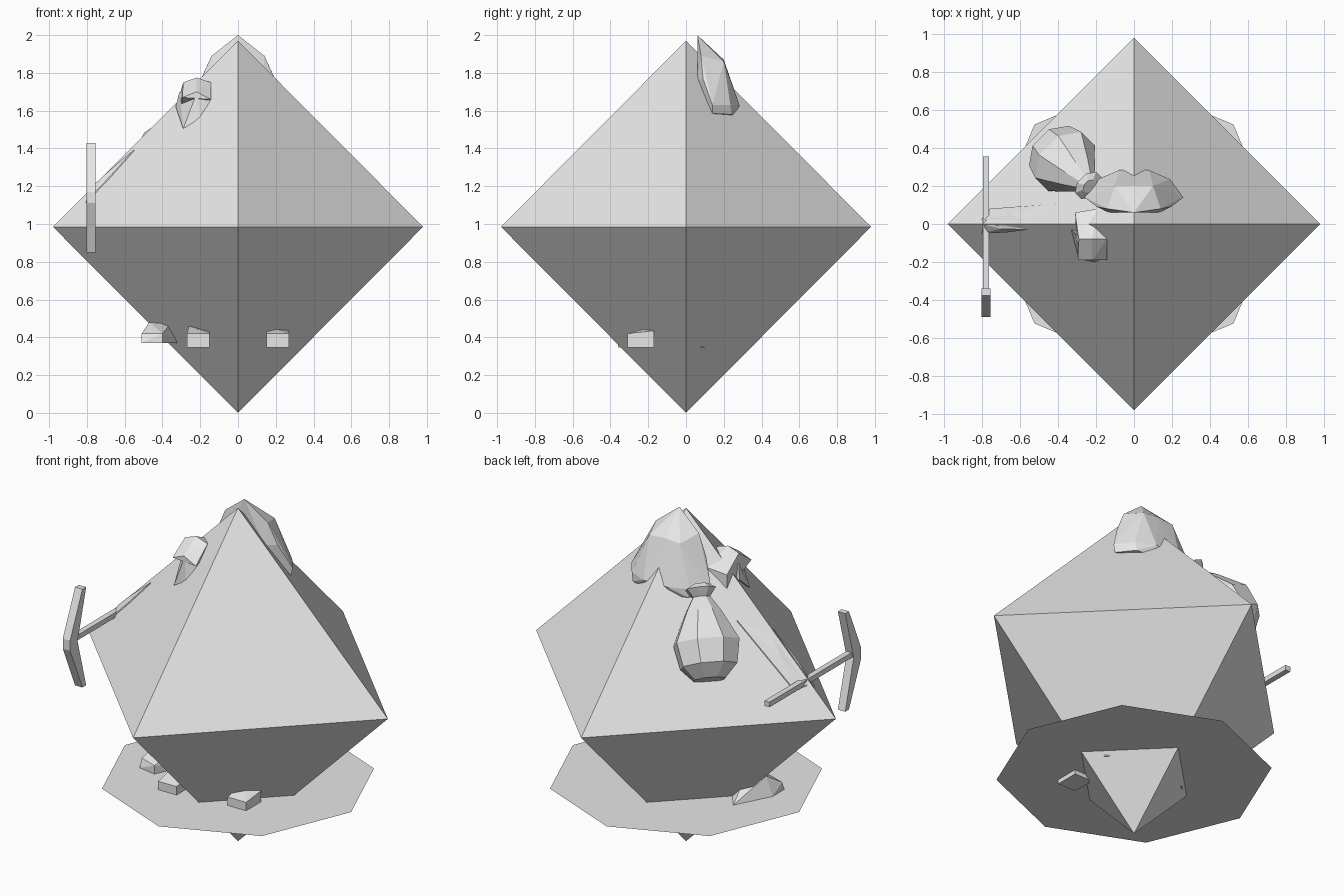
import bpy, bmesh, math
from itertools import product
from mathutils import Matrix, Vector

if "Cube" in bpy.data.objects:
    bpy.data.objects.remove(bpy.data.objects["Cube"], do_unlink=True)

grey = bpy.data.materials.new("plain grey")
grey.use_nodes = True
grey.diffuse_color = (0.8, 0.8, 0.8, 1)
grey.node_tree.nodes["Principled BSDF"].inputs["Base Color"].default_value = (0.8, 0.8, 0.8, 1)


def finish(name, bm):
    bmesh.ops.recalc_face_normals(bm, faces=bm.faces)
    mesh = bpy.data.meshes.new(name)
    bm.to_mesh(mesh)
    bm.free()
    mesh.materials.append(grey)
    obj = bpy.data.objects.new(name, mesh)
    bpy.context.collection.objects.link(obj)
    return obj


def hull(name, points):
    """Faceted convex solid around a few corner points."""
    bm = bmesh.new()
    verts = [bm.verts.new(p) for p in points]
    result = bmesh.ops.convex_hull(bm, input=verts)
    unused = {g for g in result["geom_interior"] + result["geom_unused"]
              if isinstance(g, bmesh.types.BMVert)}
    bmesh.ops.delete(bm, geom=list(unused), context="VERTS")
    bmesh.ops.dissolve_limit(bm, angle_limit=math.radians(2), verts=bm.verts, edges=bm.edges)
    return finish(name, bm)


def box(name, xs, ys, zs):
    return hull(name, list(product(xs, ys, zs)))


def mirrored(points):
    return [(side * x, y, z) for x, y, z in points for side in (-1, 1)]


R, TOP = 0.98, 1.97
MID = TOP / 2


def on_slope(x, y, lift=0.0):
    """Point above the upper faces of the main body."""
    return (x, y, TOP - abs(x) - abs(y) + lift)


# Main double pyramid
hull("double_pyramid", [(R, 0, MID), (-R, 0, MID), (0, R, MID), (0, -R, MID),
                        (0, 0, TOP), (0, 0, 0)])

# Thin eight-sided ground plate
bm = bmesh.new()
bmesh.ops.create_circle(bm, cap_ends=True, segments=8, radius=0.74,
                        matrix=Matrix.Translation((0, 0, 0.37)))
finish("ground_plate", bm)


# Stones at the foot, with sloping tops
def stone(name, x, y, z):
    pts = [(x + dx, y + dy, z) for dx in (-0.06, 0.06) for dy in (-0.07, 0.07)]
    pts += [(x - 0.06, y - 0.07, z + 0.075), (x + 0.06, y - 0.07, z + 0.075),
            (x - 0.05, y + 0.07, z + 0.115), (x + 0.06, y + 0.07, z + 0.09)]
    hull(name, pts)


stone("stone_left", 0.21, -0.24, 0.345)
stone("stone_right", -0.21, -0.29, 0.345)
hull("side_stone", [(-0.51, -0.19, 0.37), (-0.40, -0.21, 0.37), (-0.51, -0.17, 0.42),
                    (-0.40, -0.21, 0.42), (-0.47, -0.08, 0.48), (-0.36, -0.05, 0.47),
                    (-0.51, -0.08, 0.37), (-0.40, 0.13, 0.37), (-0.3, 0, 0.37)])
for side, word in ((-1, "right"), (1, "left")):
    hull("pebble_" + word, [(side * 0.24, 0.07, 0.345), (side * 0.275, 0.075, 0.345),
                            (side * 0.25, 0.097, 0.345), (side * 0.25, 0.097, 0.375)])

# Pickaxe: long handle, two tapering arms
box("pickaxe_handle", (-0.795, -0.762), (-0.45, 0.355), (1.14, 1.17))
for way, word in ((1, "upper"), (-1, "lower")):
    arm = [(0, -0.49), (0, -0.42), (0.03, -0.49), (0.29, -0.375), (0.29, -0.34)]
    hull("pickaxe_arm_" + word, [(x, y, 1.14 + way * h)
                                 for x in (-0.803, -0.755) for h, y in arm])

# Curved blades lying along the side edge
outer = [(-0.805, 0.02), (-0.76, 0.08), (-0.64, 0.088), (-0.41, 0.108), (-0.58, 0.022)]
inner = [(-0.805, -0.05), (-0.68, -0.045), (-0.55, -0.03), (-0.68, -0.008), (-0.78, -0.005)]
for name, outline, middle in (("long_blade", outer, (-0.65, 0.05)),
                              ("short_blade", inner, (-0.7, -0.025))):
    hull(name, [on_slope(x, y, h) for x, y in outline for h in (-0.02, 0.005)]
         + [on_slope(*middle, 0.02)])

# Sack lying on the back right slope: faceted lathe along the slope
down = Vector((-1, 1, -2)).normalized()
across = Vector((1, 1, 0)).normalized()
out = Vector((-1, 1, 1)).normalized()


def lathe(name, profile, sides, flat):
    bm = bmesh.new()
    rings = []
    for along, radius, lift in profile:
        centre = Vector((0, 0, TOP)) + down * along + out * lift - across * 0.025
        rings.append([bm.verts.new(centre + across * radius * math.cos(a)
                                   + out * radius * flat * math.sin(a))
                      for a in (math.tau * (i + 0.5) / sides for i in range(sides))])
    for low, high in zip(rings, rings[1:]):
        for i in range(sides):
            j = (i + 1) % sides
            bm.faces.new((low[i], low[j], high[j], high[i]))
    bm.faces.new(rings[0])
    bm.faces.new(rings[-1])
    finish(name, bm)


lathe("sack", [(0.43, 0.04, 0.07), (0.455, 0.085, 0.06), (0.50, 0.05, 0.05),
               (0.58, 0.10, 0.06), (0.75, 0.185, 0.07), (0.88, 0.16, 0.07),
               (0.95, 0.09, 0.05)], 8, 0.85)

# Hood behind the peak
hull("peak_hood", [(0, 0.06, 2.0), (0, 0.2, 1.87)] + mirrored(
    [(0.14, 0.08, 1.89), (0.13, 0.06, 1.76), (0.195, 0.09, 1.77), (0.26, 0.14, 1.63),
     (0.25, 0.14, 1.585), (0.18, 0.24, 1.58), (0.19, 0.235, 1.63), (0.08, 0.283, 1.63),
     (0.07, 0.26, 1.57), (0.1, 0.2, 1.86)]))

# Lump near the peak: blocky head over a pointed lower part
hull("lump_head", [(-0.22, -0.08, 1.775), (-0.29, -0.08, 1.75), (-0.143, -0.08, 1.75),
                   (-0.295, -0.19, 1.67), (-0.143, -0.19, 1.66), (-0.22, -0.19, 1.7),
                   (-0.31, 0.06, 1.68), (-0.19, 0.08, 1.70), (-0.31, 0.06, 1.6),
                   (-0.2, 0.07, 1.64), (-0.143, -0.08, 1.68), (-0.3, -0.06, 1.62)])
hull("lump_point", [(-0.33, -0.03, 1.62), (-0.31, -0.05, 1.7), (-0.29, -0.185, 1.505),
                    (-0.2, -0.2, 1.56), (-0.143, -0.17, 1.66), (-0.22, -0.185, 1.69),
                    (-0.22, -0.05, 1.6)])
